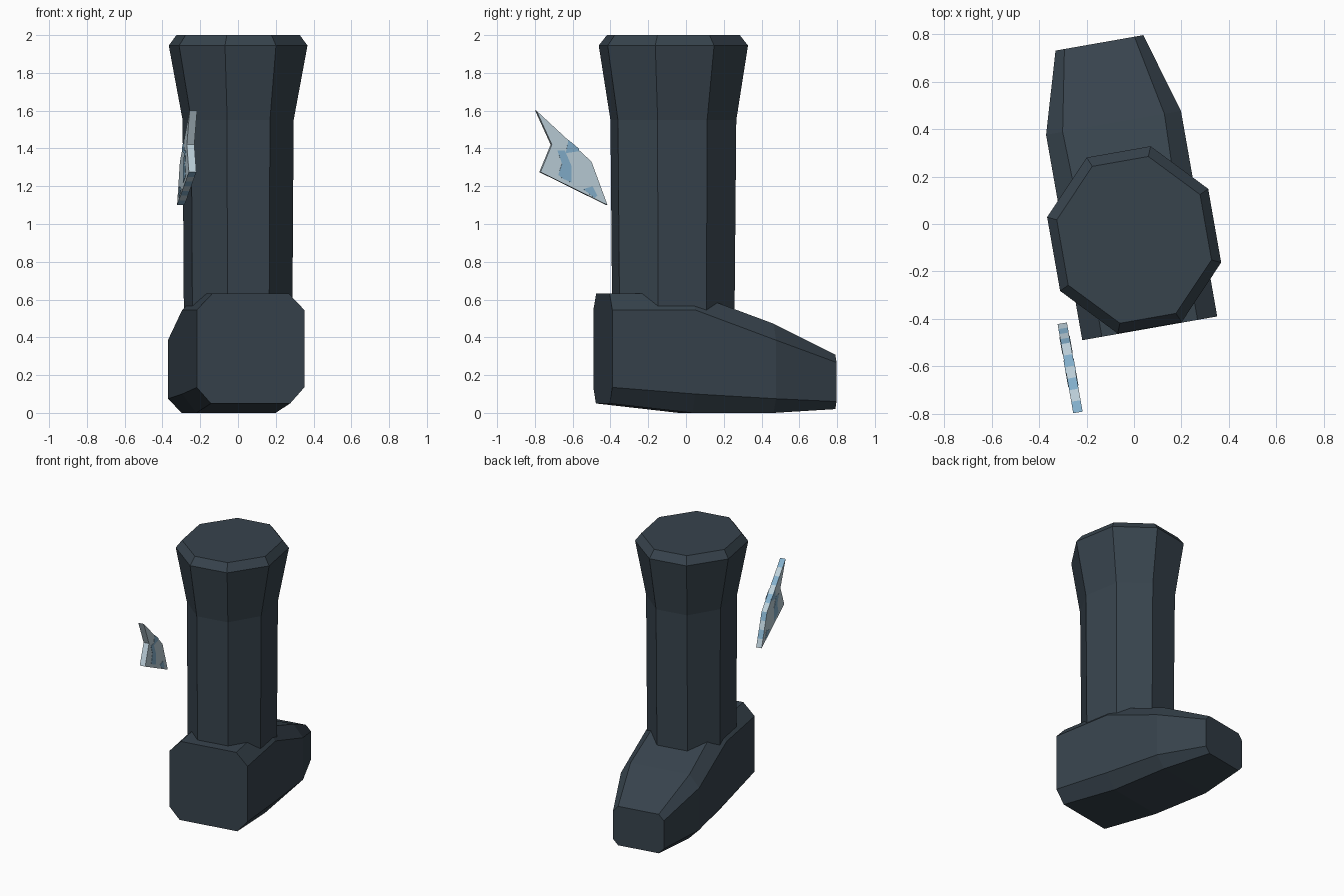
import bpy, bmesh, math

if "Cube" in bpy.data.objects:
    bpy.data.objects.remove(bpy.data.objects["Cube"])

TURN = math.radians(10)   # the whole model is turned a little about z
CX = -0.011               # boot centre line before turning


def material(name, rgb):
    m = bpy.data.materials.new(name)
    m.diffuse_color = (*rgb, 1)
    m.use_nodes = True
    m.node_tree.nodes["Principled BSDF"].inputs["Base Color"].default_value = m.diffuse_color
    return m


LEATHER = material("dark slate", (0.038, 0.056, 0.073))
PALE = material("pale blue grey", (0.50, 0.62, 0.69))
BLUE = material("soft blue", (0.23, 0.43, 0.60))


def loft(name, rings, mats, side_rule=None):
    """Skin a list of equal-length point rings and cap both ends."""
    bm = bmesh.new()
    loops = [[bm.verts.new(p) for p in ring] for ring in rings]
    n = len(loops[0])
    for a, b in zip(loops, loops[1:]):
        for i in range(n):
            j = (i + 1) % n
            f = bm.faces.new((a[i], a[j], b[j], b[i]))
            if side_rule:
                f.material_index = side_rule(i)
    bm.faces.new(loops[0][::-1])
    bm.faces.new(loops[-1])
    bmesh.ops.recalc_face_normals(bm, faces=bm.faces)
    me = bpy.data.meshes.new(name)
    bm.to_mesh(me)
    bm.free()
    for m in mats:
        me.materials.append(m)
    ob = bpy.data.objects.new(name, me)
    ob.rotation_euler.z = TURN
    bpy.context.collection.objects.link(ob)
    return ob


# Shaft: eight-sided tube flaring to a bevelled rim
def octagon(a, b, c, d, z):
    pts = [(a, -b), (a, b), (c, d), (-c, d), (-a, b), (-a, -b), (-c, -d), (c, -d)]
    return [(CX + x, y - 0.066, z) for x, y in pts]


loft("boot_shaft", [
    octagon(0.268, 0.130, 0.112, 0.308, 0.40),
    octagon(0.275, 0.133, 0.115, 0.318, 1.55),
    octagon(0.345, 0.158, 0.137, 0.377, 1.945),
    octagon(0.307, 0.140, 0.120, 0.336, 2.00)], [LEATHER])


# Foot: chamfered block from the flat heel to the narrow toe
def section(y, w, top_w, bot_w, z0, z1, z2, z3):
    pts = [(bot_w, z0), (w, z1), (w, z2), (top_w, z3),
           (-top_w, z3), (-w, z2), (-w, z1), (-bot_w, z0)]
    return [(CX + x, y, z) for x, z in pts]


loft("boot_foot", [
    section(-0.445, 0.289, 0.205, 0.213, 0.05, 0.135, 0.545, 0.632),
    section(0.000, 0.289, 0.205, 0.213, 0.00, 0.100, 0.545, 0.632),
    section(0.435, 0.289, 0.218, 0.215, 0.00, 0.075, 0.385, 0.472),
    section(0.778, 0.188, 0.150, 0.150, 0.02, 0.060, 0.267, 0.308)], [LEATHER])


# Wing: thin plate with a notched front; outer edges carry alternating blocks
corners = [(-0.742, 1.60), (-0.446, 1.33), (-0.360, 1.10),
           (-0.720, 1.275), (-0.659, 1.42)]
splits = [6, 4, 7, 1, 1]
outline, stripes = [], []
for k, n in enumerate(splits):
    (y0, z0), (y1, z1) = corners[k], corners[(k + 1) % 5]
    for s in range(n):
        t = s / n
        outline.append((y0 + (y1 - y0) * t, z0 + (z1 - z0) * t))
        stripes.append((s + 1) % 2 if n > 1 else 0)


def plate(name, pts, x0, x1, mats, rule=None):
    return loft(name, [[(x, y, z) for y, z in pts] for x in (x0, x1)], mats, rule)


plate("wing", outline, -0.391, -0.351, [PALE, BLUE], lambda i: stripes[i])

# Painted patches on both wing faces
patches = [
    [(-0.630, 1.39), (-0.590, 1.39), (-0.555, 1.31), (-0.555, 1.22),
     (-0.600, 1.24), (-0.625, 1.26), (-0.605, 1.32)],
    [(-0.570, 1.445), (-0.515, 1.40), (-0.515, 1.385), (-0.585, 1.375)],
    [(-0.490, 1.185), (-0.440, 1.20), (-0.415, 1.15), (-0.430, 1.137)],
]
for i, pts in enumerate(patches):
    plate(f"wing_patch_inner_{i}", pts, -0.352, -0.349, [BLUE])
    plate(f"wing_patch_outer_{i}", pts, -0.393, -0.390, [BLUE])
